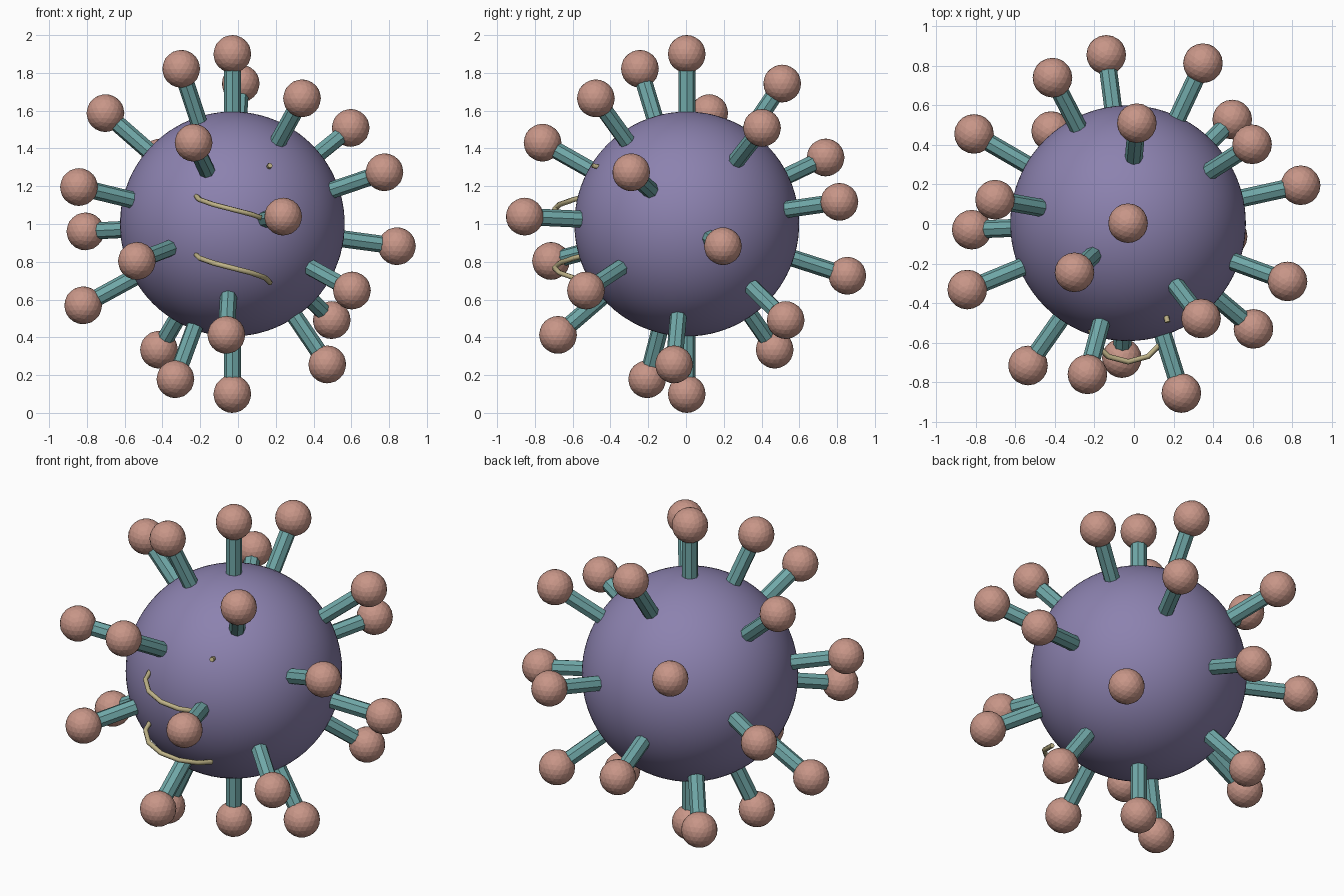
import bpy, math
from mathutils import Vector

if "Cube" in bpy.data.objects:
    bpy.data.objects.remove(bpy.data.objects["Cube"])

CENTRE = Vector((-0.03, 0.004, 1.0))
BODY_R, KNOB_R, KNOB_D, STALK_R = 0.595, 0.1, 0.9, 0.045
COUNT = 24


def material(name, rgb):
    m = bpy.data.materials.new(name)
    m.diffuse_color = (*rgb, 1)
    m.use_nodes = True
    m.node_tree.nodes["Principled BSDF"].inputs["Base Color"].default_value = m.diffuse_color
    return m


purple = material("purple", (0.262, 0.223, 0.429))
teal = material("teal", (0.162, 0.392, 0.392))
salmon = material("salmon", (0.578, 0.305, 0.246))
straw = material("straw", (0.515, 0.445, 0.242))


def finish(name, mat):
    ob = bpy.context.object
    ob.name = name
    ob.data.materials.append(mat)
    return ob


# Round body
bpy.ops.mesh.primitive_ico_sphere_add(subdivisions=5, radius=BODY_R, location=CENTRE)
finish("body", purple)
bpy.ops.object.shade_smooth()

# Stalks with knobs, spread evenly over the body in a golden-angle spiral
golden = math.pi * (3 - math.sqrt(5))
for i in range(COUNT):
    z = 1 - 2 * i / (COUNT - 1)
    r = math.sqrt(max(0, 1 - z * z))
    d = Vector((r * math.cos(i * golden), -r * math.sin(i * golden), z))
    start, end = 0.53, 0.86
    bpy.ops.mesh.primitive_cylinder_add(
        vertices=8, radius=STALK_R, depth=end - start,
        location=CENTRE + d * (start + end) / 2,
        rotation=d.to_track_quat('Z', 'Y').to_euler())
    finish(f"stalk_{i + 1}", teal)
    bpy.ops.mesh.primitive_ico_sphere_add(
        subdivisions=3, radius=KNOB_R, location=CENTRE + d * KNOB_D)
    finish(f"knob_{i + 1}", salmon)

# Coiled strand: two turns, partly buried in the front of the body
curve = bpy.data.curves.new("coiled_strand", 'CURVE')
curve.dimensions = '3D'
curve.bevel_depth = 0.014
curve.bevel_resolution = 1
curve.use_fill_caps = True
steps = 24
spline = curve.splines.new('POLY')
spline.points.add(steps)
for k, p in enumerate(spline.points):
    t = k / steps
    a = -4 * math.pi * t
    pos = CENTRE + Vector((0.2 * math.cos(a), -0.5 + 0.2 * math.sin(a), -0.31 + 0.62 * t))
    p.co = (*pos, 1)
strand = bpy.data.objects.new("coiled_strand", curve)
bpy.context.collection.objects.link(strand)
curve.materials.append(straw)
